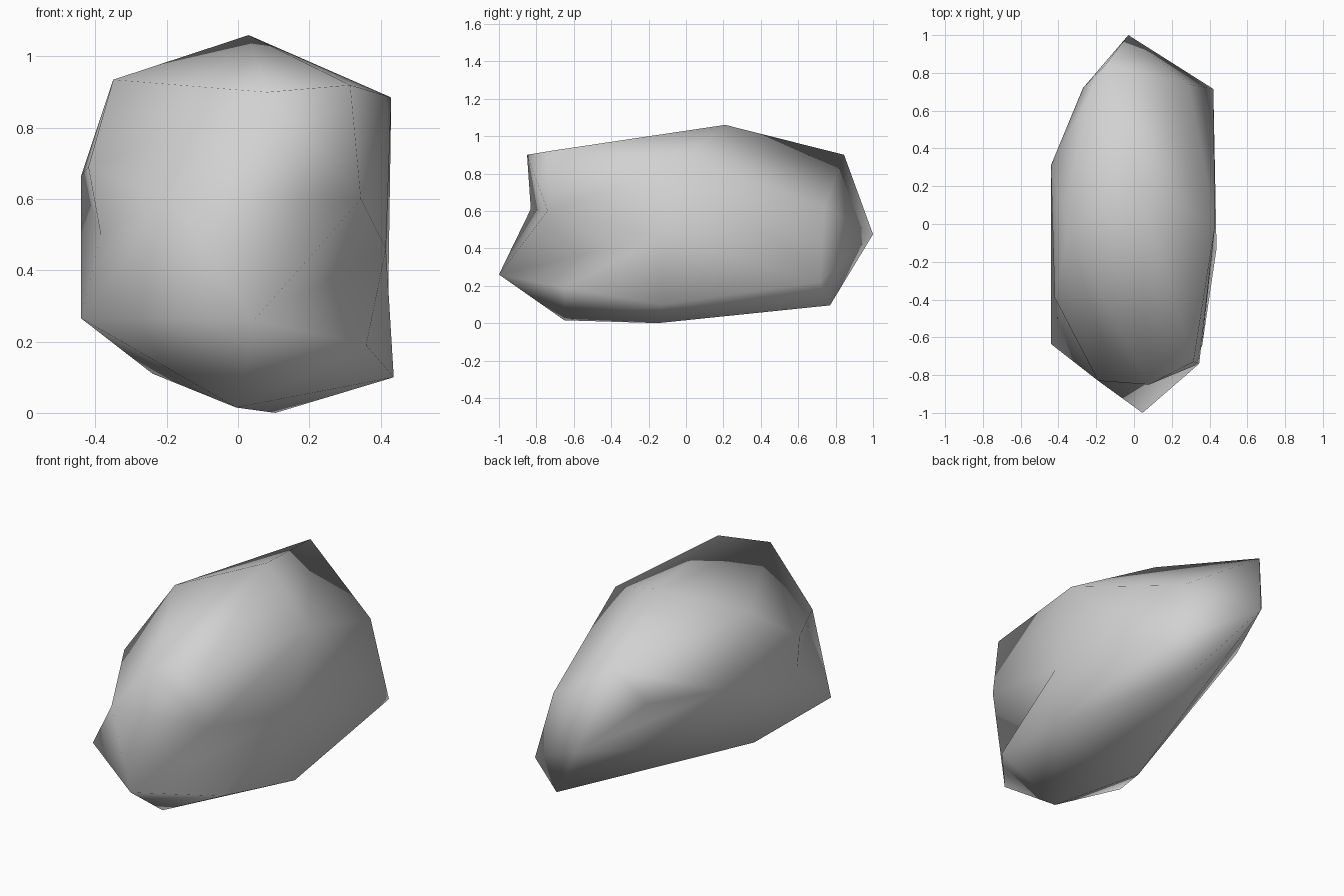
import bpy
import bmesh

old = bpy.data.objects.get("Cube")
if old:
    bpy.data.objects.remove(old, do_unlink=True)

# Corner points of the boulder
corners = {
    "peak": (.03, .21, 1.06),
    "back_tip": (-.03, 1, .475),
    "nose": (.045, -1, .26),
    "left_shoulder": (.43, 0, .885),
    "brow_left": (.315, -.73, .92),
    "brow_mid": (.08, -.85, .9),
    "cheek_left": (.345, -.74, .6),
    "cheek_right": (-.19, -.83, .61),
    "chin_left": (.36, -.65, .19),
    "chin_right": (-.44, -.635, .265),
    "belly_left": (.437, -.13, .1),
    "belly_right": (-.24, -.25, .11),
    "base_front": (-.005, -.65, .015),
    "base_mid": (.105, -.15, 0),
    "base_back": (.25, .77, .095),
    "back_left_low": (.42, .715, .22),
    "back_left_high": (.29, .74, .62),
    "back_top": (-.15, .845, .9),
    "back_right": (-.27, .72, .7),
    "right_shoulder": (-.35, -.05, .935),
    "right_front": (-.42, -.39, .69),
    "right_side": (-.44, .31, .665),
}

# Wrap the corners in a faceted shell
bm = bmesh.new()
verts = {name: bm.verts.new(co) for name, co in corners.items()}
bmesh.ops.convex_hull(bm, input=bm.verts[:])


def edge_and_opposites(a, b):
    """Find the edge between two corners and the tips of its two triangles."""
    pair = (verts[a], verts[b])
    if not all(v.is_valid for v in pair):
        return None, []
    edge = bm.edges.get(pair)
    tips = [v for f in edge.link_faces for v in f.verts if v not in pair] if edge else []
    return edge, tips


def turn_edge(a, b):
    """Swap the diagonal between two corners, folding the surface inward."""
    edge, tips = edge_and_opposites(a, b)
    if len(tips) == 2 and not bm.edges.get(tips):
        bm.edges.remove(edge)
        for end in (verts[a], verts[b]):
            bm.faces.new((end, *tips))


def dent_edge(a, b, name, co):
    """Split the edge between two corners and push its middle to a new place."""
    edge, tips = edge_and_opposites(a, b)
    if len(tips) == 2:
        bm.edges.remove(edge)
        verts[name] = bm.verts.new(co)
        for end in (verts[a], verts[b]):
            for tip in tips:
                bm.faces.new((verts[name], end, tip))


# Hollow below the brow
turn_edge("brow_left", "nose")
turn_edge("brow_mid", "nose")

# Hollow in the left flank, running forward to the nose
dent_edge("left_shoulder", "belly_left", "left_flank", (.415, -.14, .46))
turn_edge("cheek_left", "belly_left")
turn_edge("cheek_left", "chin_left")

# Hollow in the right flank behind the cheek
dent_edge("right_front", "chin_right", "right_flank", (-.385, -.42, .5))

bmesh.ops.recalc_face_normals(bm, faces=bm.faces[:])
for face in bm.faces:
    face.smooth = True

mesh = bpy.data.meshes.new("boulder")
bm.to_mesh(mesh)
bm.free()
boulder = bpy.data.objects.new("boulder", mesh)
bpy.context.collection.objects.link(boulder)

# Plain grey stone
stone = bpy.data.materials.new("grey stone")
stone.use_nodes = True
grey = (.64, .64, .64, 1)
stone.diffuse_color = grey
stone.node_tree.nodes["Principled BSDF"].inputs["Base Color"].default_value = grey
mesh.materials.append(stone)
